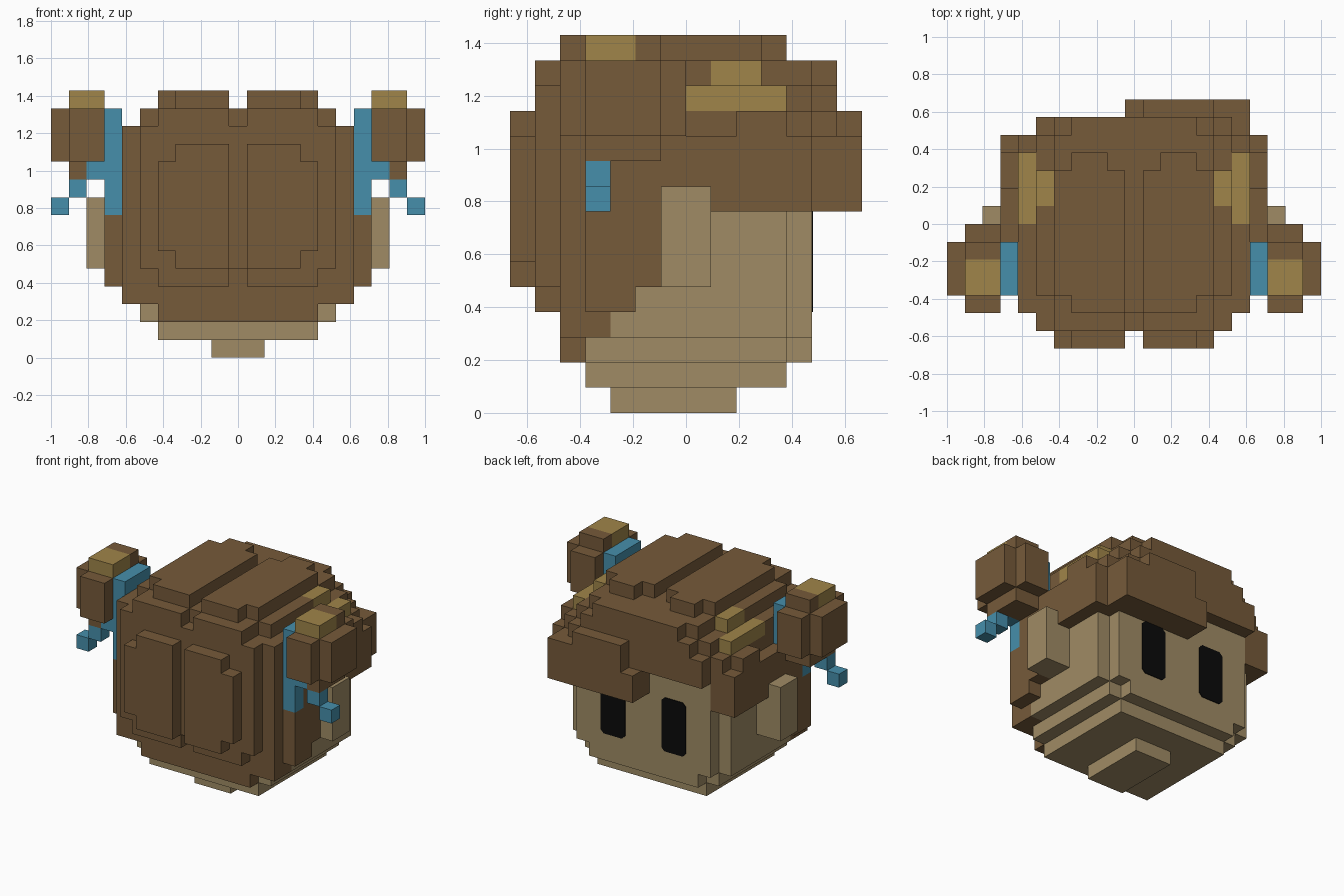
import bpy, bmesh, math
from mathutils import Vector

if "Cube" in bpy.data.objects:
    bpy.data.objects.remove(bpy.data.objects["Cube"])

U = 2 / 21          # edge of one block
cells = {}          # (i, j, k) -> part name


def material(name, rgb):
    m = bpy.data.materials.new(name)
    m.diffuse_color = (*rgb, 1)
    m.use_nodes = True
    m.node_tree.nodes["Principled BSDF"].inputs["Base Color"].default_value = m.diffuse_color
    return m


SKIN = material("skin", (0.35, 0.26, 0.13))
BROWN = material("brown hair", (0.18, 0.103, 0.042))
GOLD = material("golden hair", (0.35, 0.235, 0.067))
BLUE = material("blue ribbon", (0.061, 0.275, 0.41))
BLACK = material("black", (0.003, 0.003, 0.003))
parts = {}


def box(part, x0, x1, y0, y1, z0, z1, mirror=True):
    """Fill a block region, in block units, on both sides unless told otherwise."""
    for i in range(math.floor(x0 + 0.5), math.floor(x1 + 0.5)):
        for j in range(y0, y1):
            for k in range(z0, z1):
                cells[i, j, k] = part
                if mirror:
                    cells[-i, j, k] = part


def add(part, mat, boxes, mirror=True):
    parts[part] = mat
    for b in boxes:
        box(part, *b, mirror)


# neck, jaw and face
add("head", SKIN, [
    (-1.5, 1.5, -3, 2, 0, 1),
    (-4.5, 4.5, -4, 4, 1, 2),
    (-5.5, 5.5, -4, 4, 2, 3), (-4.5, 4.5, -4, 5, 2, 3),
    (-6.5, 6.5, -4, 4, 3, 11), (-5.5, 5.5, -4, 5, 3, 11)])
add("ear", SKIN, [(6.5, 8.5, -1, 1, 5, 9)])

# hair: dome from crown down to temples
add("hair_dome", BROWN, [
    (-5.5, 5.5, -4, 3, 13, 14), (-4.5, 4.5, -5, 5, 13, 14), (-3.5, 3.5, 3, 6, 13, 14),
    (-6.5, 6.5, -5, 4, 12, 13), (-5.5, 5.5, -5, 5, 12, 13), (-4.5, 4.5, 3, 6, 12, 13),
    (-6.5, 6.5, -5, 5, 10, 12), (-5.5, 5.5, 4, 6, 10, 12),
    (5.5, 7.5, 1, 5, 8, 11), (6.5, 7.5, -1, 1, 9, 11), (6.5, 7.5, 2, 4, 11, 12)])

# hair: the mass over the -y side, sweeping down to the nape
add("hair_sweep", BROWN, [
    (-4.5, 4.5, -5, -4, 2, 14), (-5.5, 5.5, -5, -4, 3, 13), (-6.5, 6.5, -5, -3, 3, 13),
    (-7.5, 7.5, -4, -2, 4, 10), (-7.5, 7.5, -2, -1, 5, 10),
    (0.5, 4.5, -6, -5, 4, 14), (-5.5, 5.5, -6, -5, 5, 13)])
add("hair_locks", BROWN, [
    (0.5, 3.5, -7, -6, 5, 12), (0.5, 4.5, -7, -6, 6, 11)])
add("crown_locks", BROWN, [
    (0.5, 3.5, -5, 3, 14, 15), (1.5, 3.5, 3, 4, 14, 15), (3.5, 4.5, -4, 3, 14, 15)])

# hair: one-sided fringe over the face
add("fringe", BROWN, [
    (0.5, 6.5, 5, 7, 8, 11), (-0.5, 0.5, 5, 7, 8, 10), (0.5, 4.5, 6, 7, 11, 12)], False)

# golden tufts
add("hair_tufts", GOLD, [(5.5, 6.5, 0, 4, 12, 13), (4.5, 5.5, 1, 3, 13, 14)])

# side buns with golden caps
add("bun", BROWN, [
    (7.5, 9.5, -5, 0, 11, 14), (9.5, 10.5, -4, -1, 11, 14),
    (7.5, 9.5, -4, -1, 10, 11), (7.5, 9.5, -2, -1, 14, 15)])
add("bun_cap", GOLD, [(7.5, 9.5, -4, -2, 14, 15)])

# ribbons with stepped trailing ends
add("ribbon", BLUE, [(6.5, 7.5, -4, -1, 10, 14), (6.5, 7.5, -4, -3, 8, 10)])
add("ribbon_tail", BLUE, [(7.5 + s, 8.5 + s, -4, -3, 10 - s, 11 - s) for s in range(3)])

# the two corners of each block face around its direction
DIRS = [Vector(d) for d in
        ((1, 0, 0), (-1, 0, 0), (0, 1, 0), (0, -1, 0), (0, 0, 1), (0, 0, -1))]


def build(part, mat):
    """Mesh the outward block faces of one part and merge the flat areas."""
    bm = bmesh.new()
    for (i, j, k), name in cells.items():
        if name != part:
            continue
        centre = Vector((i, j + 0.5, k + 0.5))
        for d in DIRS:
            if (i + int(d.x), j + int(d.y), k + int(d.z)) in cells:
                continue
            a = Vector((d.y, d.z, d.x)) / 2
            b = d.cross(a)
            mid = centre + d / 2
            bm.faces.new([bm.verts.new((mid + p) * U)
                          for p in (a + b, b - a, -a - b, a - b)])
    bmesh.ops.remove_doubles(bm, verts=bm.verts, dist=1e-4)
    bmesh.ops.recalc_face_normals
    bmesh.ops.dissolve_limit(bm, angle_limit=0.01, verts=bm.verts, edges=bm.edges)
    finish(part, bm, mat)


def finish(name, bm, mat):
    me = bpy.data.meshes.new(name)
    bm.to_mesh(me)
    bm.free()
    me.materials.append(mat)
    bpy.context.collection.objects.link(bpy.data.objects.new(name, me))


for part, mat in parts.items():
    build(part, mat)

# eyes: thin plates with clipped corners
for side, name in ((1, "eye_a"), (-1, "eye_b")):
    bm = bmesh.new()
    c = 0.25
    outline = [(1 - c, 2), (1, 2 - c), (1, c - 2), (1 - c, -2),
               (c - 1, -2), (-1, c - 2), (-1, 2 - c), (c - 1, 2)]
    face = bm.faces.new([bm.verts.new(((x + 2.5 * side) * U, 5 * U, (z + 6) * U))
                         for x, z in outline])
    ext = bmesh.ops.extrude_face_region(bm, geom=[face])
    bmesh.ops.translate(bm, vec=(0, 0.005, 0),
                        verts=[v for v in ext["geom"] if isinstance(v, bmesh.types.BMVert)])
    bmesh.ops.recalc_face_normals(bm, faces=bm.faces)
    finish(name, bm, BLACK)
